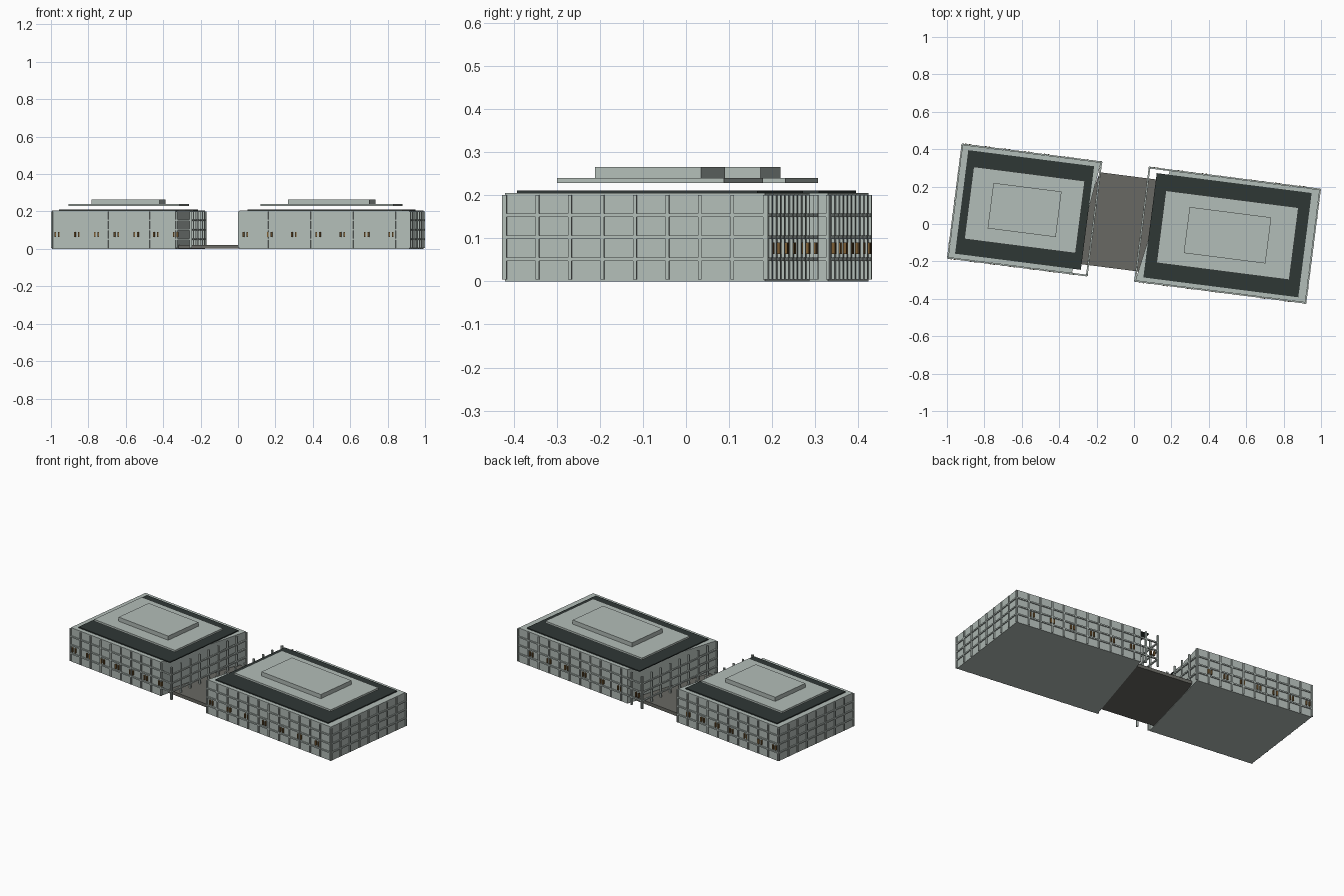
import bpy, bmesh, math
from mathutils import Matrix, Vector

if "Cube" in bpy.data.objects:
    bpy.data.objects.remove(bpy.data.objects["Cube"], do_unlink=True)


def material(name, rgb):
    m = bpy.data.materials.new(name)
    m.use_nodes = True
    m.diffuse_color = (*rgb, 1)
    m.node_tree.nodes["Principled BSDF"].inputs["Base Color"].default_value = (*rgb, 1)
    return m


PALE = material("pale grey green", (0.45, 0.51, 0.48))
DARK = material("dark roof", (0.028, 0.038, 0.036))
PAVING = material("paving grey", (0.14, 0.14, 0.125))
BROWN = material("brown trim", (0.2, 0.11, 0.035))

ANGLE = math.radians(-7.3)
HEIGHT = 0.205


def finish(bm, name, mat, centre):
    bmesh.ops.recalc_face_normals(bm, faces=bm.faces)
    mesh = bpy.data.meshes.new(name)
    bm.to_mesh(mesh)
    bm.free()
    mesh.materials.append(mat)
    ob = bpy.data.objects.new(name, mesh)
    ob.location = (*centre, 0)
    ob.rotation_euler.z = ANGLE
    bpy.context.collection.objects.link(ob)
    return ob


def add_box(bm, x0, x1, y0, y1, z0, z1):
    size = Matrix.Diagonal((x1 - x0, y1 - y0, z1 - z0, 1))
    mid = Vector((x0 + x1, y0 + y1, z0 + z1)) / 2
    bmesh.ops.create_cube(bm, size=1, matrix=Matrix.Translation(mid) @ size)


def slab(name, mat, centre, w, d, z0, z1):
    bm = bmesh.new()
    add_box(bm, -w / 2, w / 2, -d / 2, d / 2, z0, z1)
    return finish(bm, name, mat, centre)


def prism(name, mat, centre, outline, z0, z1):
    bm = bmesh.new()
    base = bm.faces.new([bm.verts.new((x, y, z0)) for x, y in outline])
    top = bmesh.ops.extrude_face_region(bm, geom=[base])["geom"]
    bmesh.ops.translate(bm, vec=(0, 0, z1 - z0),
                        verts=[v for v in top if isinstance(v, bmesh.types.BMVert)])
    return finish(bm, name, mat, centre)


def facade_grid(name, centre, w, d, bays_x, bays_y):
    """Vertical fins and floor bands around the full rectangle."""
    bm = bmesh.new()
    out, inner, half = 0.007, 0.004, 0.004
    hx, hy = w / 2, d / 2
    for s in (-1, 1):
        y0, y1 = sorted((s * (hy - inner), s * (hy + out)))
        x0, x1 = sorted((s * (hx - inner), s * (hx + out)))
        for i in range(bays_x + 1):
            x = -hx + w * i / bays_x
            add_box(bm, x - half, x + half, y0, y1, 0.004, 0.2)
        for i in range(bays_y + 1):
            y = -hy + d * i / bays_y
            add_box(bm, x0, x1, y - half, y + half, 0.004, 0.2)
        for floor in (1, 2, 3):
            z = HEIGHT * floor / 4
            add_box(bm, -hx, hx, y0 + 0.001, y1 - 0.001, z - half, z + half)
            add_box(bm, x0 + 0.001, x1 - 0.001, -hy, hy, z - half, z + half)
    return finish(bm, name, PALE, centre)


def trim_bars(name, centre, w, d):
    """Pairs of short bars along the front and back."""
    bm = bmesh.new()
    for s in (-1, 1):
        y0, y1 = sorted((s * (d / 2 - 0.003), s * (d / 2 + 0.008)))
        for i in range(7):
            x = -w / 2 + w * (i + 0.25) / 7
            for off in (-0.01, 0.01):
                add_box(bm, x + off - 0.004, x + off + 0.004, y0, y1, 0.063, 0.09)
    return finish(bm, name, BROWN, centre)


def building(side, centre, w, d, front_cut, back_cut, bays, roof, deck, box):
    # Body with one slanted end wall facing the courtyard
    hx, hy = w / 2, d / 2
    outline = [(-hx, -hy), (hx - front_cut, -hy), (hx, hy), (-hx + back_cut, hy)]
    prism(side + "_body", PALE, centre, outline, 0, HEIGHT)
    facade_grid(side + "_facade_grid", centre, w, d, bays, 8)
    trim_bars(side + "_trim_bars", centre, w, d)
    # Stacked roof layers
    slab(side + "_roof_plate", DARK, centre, *roof, HEIGHT, 0.211)
    slab(side + "_roof_deck", PALE, centre, *deck, 0.228, 0.24)
    slab(side + "_roof_box", PALE, centre, *box, 0.24, 0.265)


building("right", (-0.585, 0.075), 0.746, 0.608, 0.08, 0, 10,
         (0.678, 0.558), (0.6, 0.39), (0.367, 0.245))
building("left", (0.5, -0.06), 0.916, 0.608, 0, 0.108, 12,
         (0.835, 0.562), (0.716, 0.39), (0.44, 0.248))

# Courtyard paving between the slanted walls
prism("courtyard", PAVING, (-0.085, 0.012),
      [(-0.25, -0.25), (0.17, -0.25), (0.27, 0.25), (-0.13, 0.25)], 0.002, 0.022)
